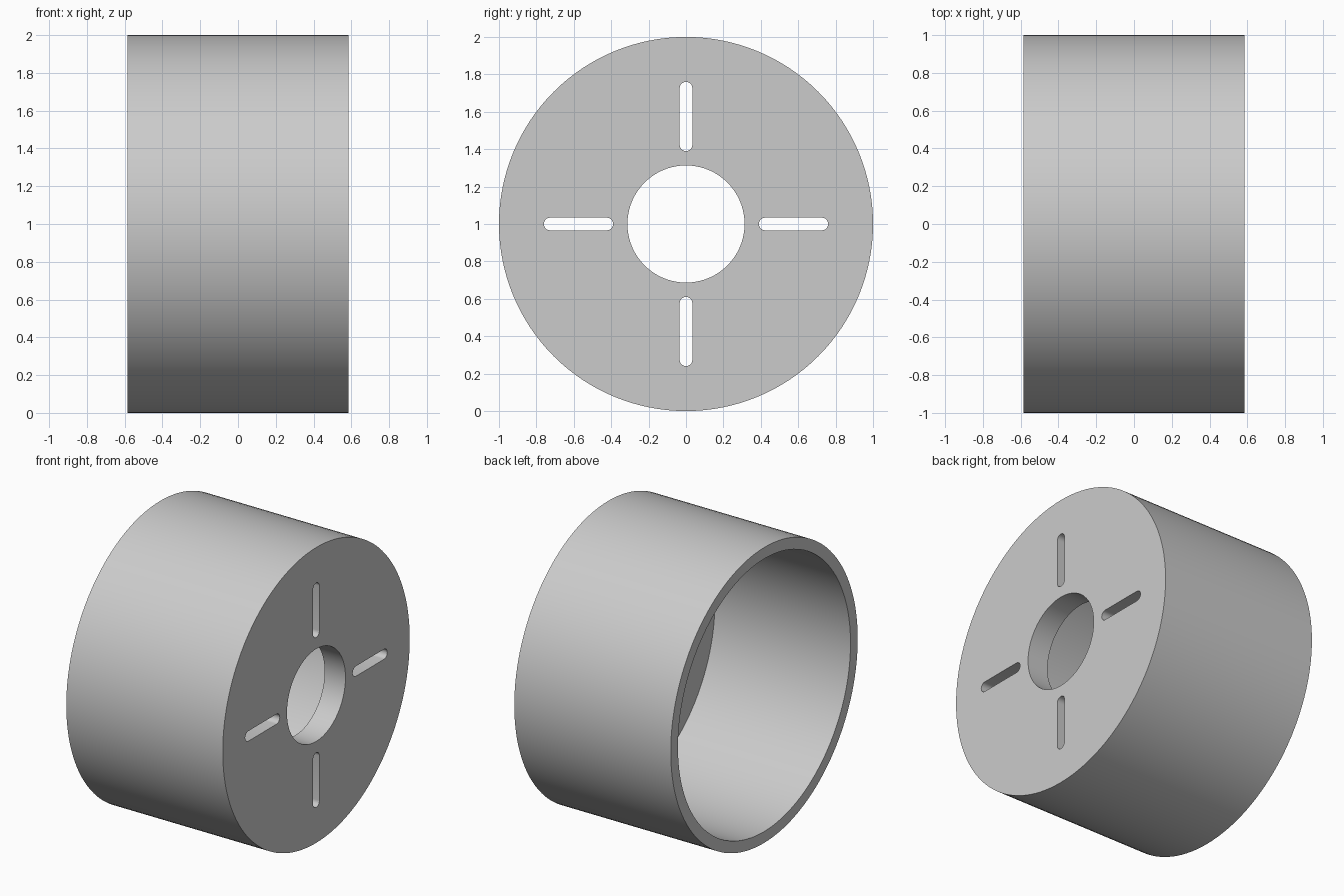
import bpy
import bmesh
from math import cos, sin, pi
from mathutils import Matrix

if "Cube" in bpy.data.objects:
    bpy.data.objects.remove(bpy.data.objects["Cube"], do_unlink=True)

HALF, RADIUS, INNER, PLATE = 0.586, 1.0, 0.923, 0.156
HOLE, SLOT_R, SLOT_IN, SLOT_OUT = 0.313, 0.034, 0.39, 0.76
SEGMENTS = 128

grey = bpy.data.materials.new("light_grey")
grey.use_nodes = True
grey.diffuse_color = (0.6, 0.6, 0.6, 1)
grey.node_tree.nodes["Principled BSDF"].inputs["Base Color"].default_value = (0.6, 0.6, 0.6, 1)


def circle(radius, count=SEGMENTS):
    return [(radius * cos(2 * pi * i / count), radius * sin(2 * pi * i / count))
            for i in range(count)]


def slot(angle):
    """Rounded slot outline pointing outward at an angle."""
    points = []
    for centre, start in ((SLOT_OUT - SLOT_R, -pi / 2), (SLOT_IN + SLOT_R, pi / 2)):
        for i in range(13):
            a = start + pi * i / 12
            points.append((centre + SLOT_R * cos(a), SLOT_R * sin(a)))
    turn = Matrix.Rotation(angle, 2)
    return [(turn[0][0] * y + turn[0][1] * z, turn[1][0] * y + turn[1][1] * z)
            for y, z in points]


def prism(name, outline, x0, x1):
    """Extrude a y-z outline along x, centred on the drum axis."""
    bm = bmesh.new()
    ends = [[bm.verts.new((x, y, z + RADIUS)) for y, z in outline] for x in (x0, x1)]
    for ring in ends:
        bm.faces.new(ring)
    for i in range(len(outline)):
        j = (i + 1) % len(outline)
        bm.faces.new((ends[0][i], ends[0][j], ends[1][j], ends[1][i]))
    bmesh.ops.recalc_face_normals(bm, faces=bm.faces)
    mesh = bpy.data.meshes.new(name)
    bm.to_mesh(mesh)
    bm.free()
    mesh.materials.append(grey)
    obj = bpy.data.objects.new(name, mesh)
    bpy.context.collection.objects.link(obj)
    return obj


# Drum with one closed end
drum = prism("drum", circle(RADIUS), -HALF, HALF)

# Cavity, centre bore and four radial slots
cutters = [prism("cavity_cutter", circle(INNER), -HALF - 0.1, HALF - PLATE),
           prism("bore_cutter", circle(HOLE), 0, HALF + 0.1)]
for k in range(4):
    cutters.append(prism("slot_cutter", slot(k * pi / 2), 0, HALF + 0.1))

bpy.ops.object.select_all(action='DESELECT')
bpy.context.view_layer.objects.active = drum
drum.select_set(True)
for cutter in cutters:
    cutter.hide_render = True
    cut = drum.modifiers.new("cut", 'BOOLEAN')
    cut.operation = 'DIFFERENCE'
    cut.solver = 'EXACT'
    cut.object = cutter
    bpy.ops.object.modifier_apply(modifier=cut.name)
    bpy.data.objects.remove(cutter, do_unlink=True)

bpy.ops.object.shade_smooth_by_angle(angle=pi / 6)
